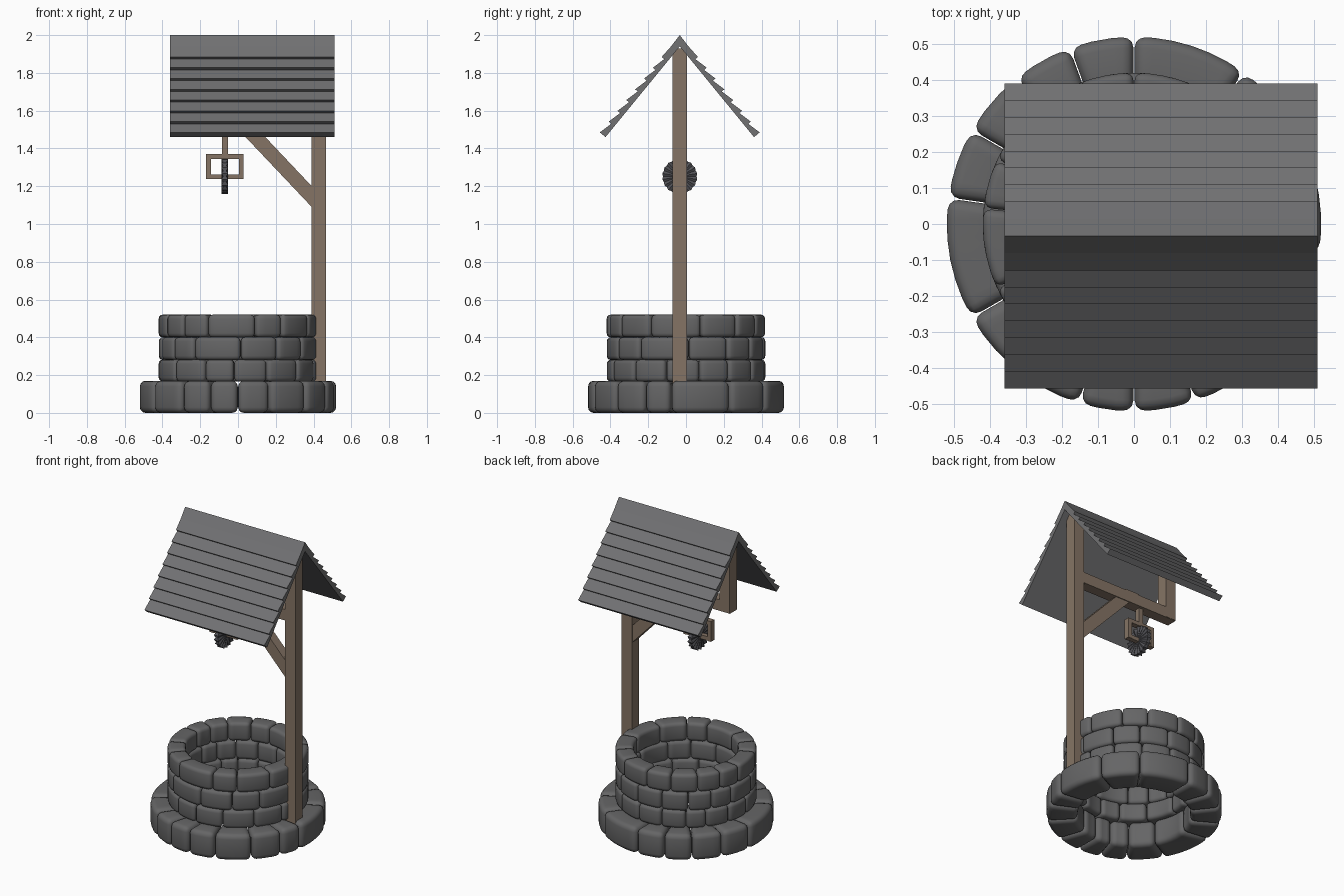
import bpy, bmesh, math
from mathutils import Vector

if "Cube" in bpy.data.objects:
    bpy.data.objects.remove(bpy.data.objects["Cube"])


def material(name, rgb):
    m = bpy.data.materials.new(name)
    m.diffuse_color = (*rgb, 1)
    m.use_nodes = True
    m.node_tree.nodes["Principled BSDF"].inputs["Base Color"].default_value = m.diffuse_color
    return m


STONE = material("grey stone", (0.13, 0.13, 0.132))
ROOF = material("slate grey", (0.165, 0.165, 0.17))
WOOD = material("brown wood", (0.235, 0.175, 0.13))
IRON = material("dark iron", (0.085, 0.085, 0.095))
YC = -0.033          # the timber frame and ridge sit slightly forward


def finish(bm, name, mat):
    bmesh.ops.recalc_face_normals(bm, faces=bm.faces)
    mesh = bpy.data.meshes.new(name)
    bm.to_mesh(mesh)
    bm.free()
    ob = bpy.data.objects.new(name, mesh)
    bpy.context.collection.objects.link(ob)
    mesh.materials.append(mat)
    return ob


def prism(name, points, axis, lo, hi, mat):
    """Extrude a 2D outline (xz if axis is 'y', yz if 'x') from lo to hi."""
    bm = bmesh.new()
    place = (lambda p, t: (t, p[0], p[1])) if axis == 'x' else (lambda p, t: (p[0], t, p[1]))
    a = [bm.verts.new(place(p, lo)) for p in points]
    b = [bm.verts.new(place(p, hi)) for p in points]
    bm.faces.new(a)
    bm.faces.new(b)
    for i in range(len(points)):
        j = (i + 1) % len(points)
        bm.faces.new((a[i], a[j], b[j], b[i]))
    return finish(bm, name, mat)


def beam(name, x0, x1, z0, z1, depth=0.075):
    return prism(name, [(x0, z0), (x1, z0), (x1, z1), (x0, z1)], 'y',
                 YC - depth / 2, YC + depth / 2, WOOD)


def stone_ring(name, joints, r0, r1, z0, z1, bevel):
    """Ring of rounded curved blocks; joints are the angles between blocks."""
    bm = bmesh.new()
    for i, a in enumerate(joints):
        b = joints[(i + 1) % len(joints)]
        b += 360 if b <= a else 0
        a, b = a + 0.2, b - 0.2
        steps = max(2, round((b - a) / 6))
        rows = []
        for s in range(steps + 1):
            t = math.radians(a + (b - a) * s / steps)
            c, d = math.cos(t), math.sin(t)
            rows.append([bm.verts.new((r * c, r * d, z))
                         for r, z in ((r0, z0), (r1, z0), (r1, z1), (r0, z1))])
        bm.faces.new(rows[0])
        bm.faces.new(rows[-1])
        for p, q in zip(rows, rows[1:]):
            for k in range(4):
                n = (k + 1) % 4
                bm.faces.new((p[k], p[n], q[n], q[k]))
    ob = finish(bm, name, STONE)
    mod = ob.modifiers.new("rounded", 'BEVEL')
    mod.width, mod.segments = bevel, 3
    mod.limit_method, mod.angle_limit = 'ANGLE', math.radians(40)
    for p in ob.data.polygons:
        p.use_smooth = True


# Stone base and three wall courses
stone_ring("base_stones", [27, 54, 90, 110, 129, 150, 172, 210, 235, 253, 270,
                           289, 314, 335, 351], 0.335, 0.52, 0, 0.17, 0.03)
stone_ring("wall_course_low", [10, 33, 57, 82, 104, 125, 142, 163, 185, 217, 245,
                               267, 292, 319, 345], 0.31, 0.42, 0.165, 0.282, 0.022)
stone_ring("wall_course_middle", [2, 32, 55, 80, 104, 127, 147, 166, 194, 215, 236,
                                  272, 300, 324], 0.31, 0.42, 0.28, 0.401, 0.022)
stone_ring("wall_course_top", [11, 40, 62, 90, 112, 135, 155, 174, 205, 226, 247,
                               283, 304, 333], 0.31, 0.42, 0.40, 0.52, 0.022)

# Timber frame
beam("main_post", 0.39, 0.465, 0.14, 1.93)
beam("hanging_post", -0.32, -0.245, 1.47, 1.93)
beam("cross_beam", -0.32, 0.40, 1.468, 1.54, 0.07)
prism("diagonal_brace", [(0.40, 1.08), (0.40, 1.19), (0.06, 1.55), (-0.045, 1.55)],
      'y', YC - 0.03, YC + 0.03, WOOD)

# Roof: saw-toothed shingle profile, mirrored about the ridge
SLOPE = Vector((0.634, -0.774))
NORMAL = Vector((0.774, 0.634))
INNER = Vector((0, 1.94))
START, END, ROWS = 0.03, 0.62, 8
half = []
for i in range(ROWS):
    s0 = START + (END - START) * i / ROWS
    s1 = START + (END - START) * (i + 1) / ROWS
    half.append(INNER + SLOPE * s0 + NORMAL * (0.036 if i == 0 else 0.021))
    half.append(INNER + SLOPE * s1 + NORMAL * 0.039)
half.append(INNER + SLOPE * END)
right = [(YC + p.x, p.y) for p in half]
left = [(YC - p.x, p.y) for p in reversed(half)]
prism("shingle_roof", [(YC, 2.0)] + right + [(YC, INNER.y)] + left, 'x', -0.36, 0.51, ROOF)

# Pulley hanger and frame; the lower bar is the axle
PX = -0.07
beam("pulley_hanger", PX - 0.016, PX + 0.016, 1.36, 1.48, 0.032)
beam("pulley_frame_top", PX - 0.1, PX + 0.1, 1.345, 1.37, 0.035)
beam("pulley_axle", PX - 0.1, PX + 0.1, 1.237, 1.263, 0.03)
for side, x in (("left", PX - 0.1), ("right", PX + 0.074)):
    beam("pulley_frame_" + side, x, x + 0.026, 1.237, 1.37, 0.035)

# Pleated pulley wheel
bm = bmesh.new()
N, WZ = 36, 1.252
sides = []
for sgn in (-1, 1):
    hub, rim = [], []
    for i in range(N):
        t = 2 * math.pi * i / N
        r, h = (0.094, 0.018) if i % 2 else (0.089, 0.008)
        c, s = math.cos(t), math.sin(t)
        hub.append(bm.verts.new((PX + sgn * 0.016, YC + 0.02 * c, WZ + 0.02 * s)))
        rim.append(bm.verts.new((PX + sgn * h, YC + r * c, WZ + r * s)))
    bm.faces.new(hub)
    for i in range(N):
        j = (i + 1) % N
        bm.faces.new((hub[i], hub[j], rim[j], rim[i]))
    sides.append(rim)
for i in range(N):
    j = (i + 1) % N
    bm.faces.new((sides[0][i], sides[0][j], sides[1][j], sides[1][i]))
finish(bm, "pulley_wheel", IRON)
